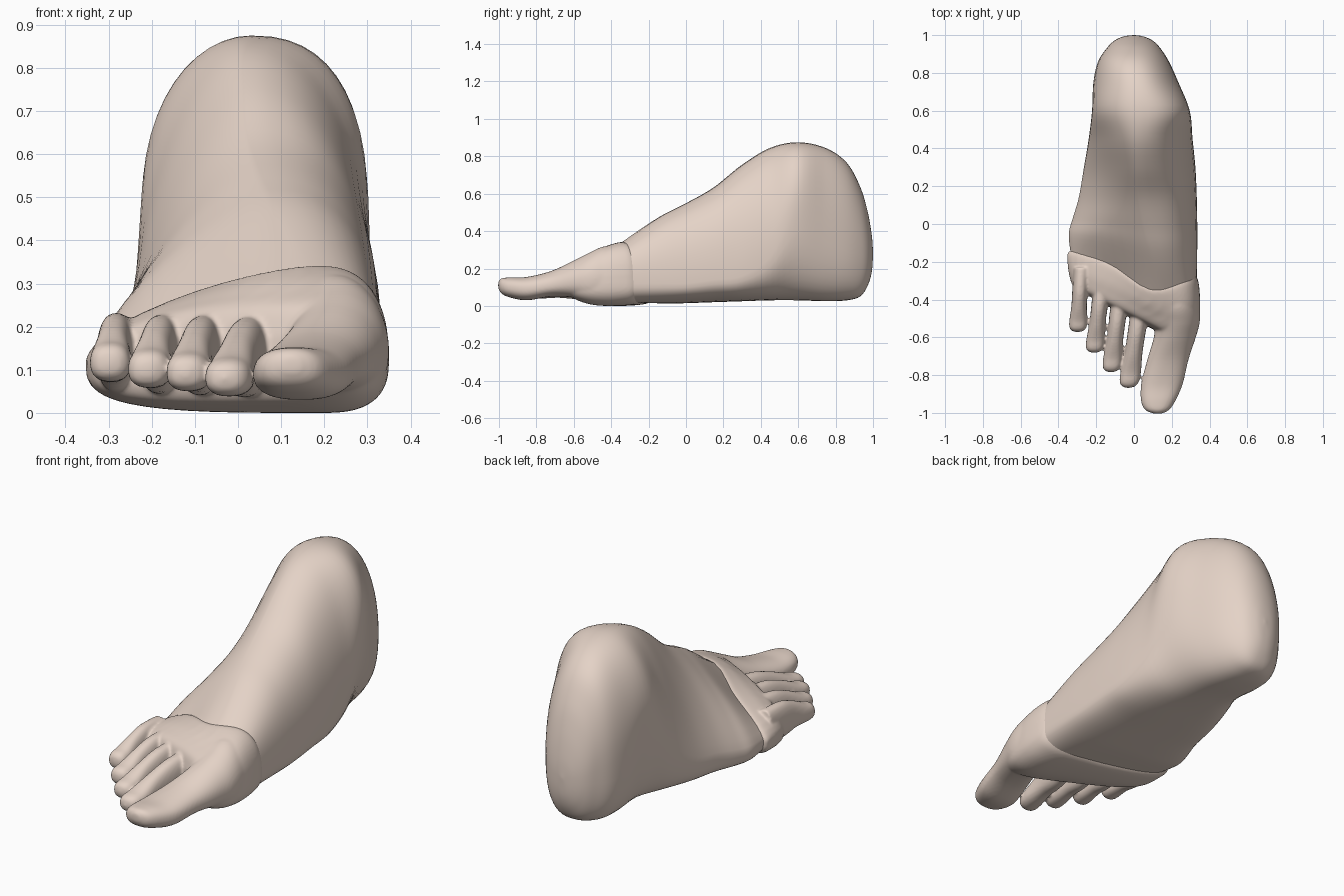
import bpy, bmesh, math

SEGS, STEPS = 48, 5


def power(v, n):
    return math.copysign(abs(v) ** (2 / n), v)


def ring(xl, xr, zb, zm, zt, xt, nl, nr):
    """Egg-like section: left/right extents, bottom, widest height, top, crest x, roundness."""
    wide = min(1, max(0, (xr - xl - 0.2) / 0.2))
    pts = []
    for i in range(SEGS):
        a = 2 * math.pi * i / SEGS
        c, s = math.cos(a), math.sin(a)
        if s < 0:  # sole: squarer on the outer (left) edge
            n = 2.4 + wide * (0.2 if c >= 0 else 1.1)
        else:
            n = nr if c >= 0 else nl
        w = xr - xt if c >= 0 else xt - xl
        h = zt - zm if s >= 0 else zm - zb
        pts.append((xt + w * power(c, n), zm + h * power(s, n)))
    return pts


def smooth_rows(rows):
    """Catmull-Rom interpolation between section rows."""
    out = []
    for i in range(len(rows) - 1):
        p0, p1 = rows[max(i - 1, 0)], rows[i]
        p2, p3 = rows[i + 1], rows[min(i + 2, len(rows) - 1)]
        for k in range(STEPS):
            t = k / STEPS
            out.append([0.5 * (2 * b + (c - a) * t + (2 * a - 5 * b + 4 * c - d) * t * t
                               + (3 * b - a - 3 * c + d) * t ** 3)
                        for a, b, c, d in zip(p0, p1, p2, p3)])
    out.append(list(rows[-1]))
    return out


def loft(bm, rows, place):
    rings = [[bm.verts.new((x, place(r[0], x, z), z)) for x, z in ring(*r[1:])]
             for r in smooth_rows(rows)]
    for a, b in zip(rings, rings[1:]):
        for i in range(SEGS):
            j = (i + 1) % SEGS
            bm.faces.new((a[i], a[j], b[j], b[i]))
    bm.faces.new(rings[0])
    bm.faces.new(rings[-1])


skin = bpy.data.materials.new("skin")
skin.diffuse_color = (0.78, 0.65, 0.57, 1)


def finish(bm, name):
    bmesh.ops.recalc_face_normals(bm, faces=bm.faces)
    me = bpy.data.meshes.new(name)
    bm.to_mesh(me)
    bm.free()
    me.materials.append(skin)
    ob = bpy.data.objects.new(name, me)
    bpy.context.collection.objects.link(ob)
    bpy.context.view_layer.objects.active = ob
    ob.select_set(True)
    bpy.ops.object.shade_smooth_by_angle(angle=math.radians(50))
    ob.select_set(False)
    return ob


def seam(x, z):
    """Curved seam line where the forefoot meets the instep."""
    return -0.23 - 0.22 * x - 0.1 * min(1, z / 0.3) * math.exp(-((x - 0.09) / 0.16) ** 2)


def rear_place(y, x, z):
    w = min(1, max(0, (0.15 - y) / 0.45)) ** 1.5
    return y + w * (seam(x, z) + 0.3)


def fore_place(t, x, z):
    return (1 - t) * seam(x, z) + t * (-0.48 - 0.5 * x)


def plain(y, x, z):
    return y


# heel, ankle and instep
bm = bmesh.new()
loft(bm, [
    (-0.30, -.335, .332, .018, .12, .338, .17, 1.5, 2.6),
    (-0.12, -.345, .335, .013, .12, .475, .10, 1.4, 2.5),
    (0.00, -.325, .335, .015, .12, .545, .06, 1.35, 2.5),
    (0.15, -.29, .332, .02, .14, .635, .03, 1.3, 2.4),
    (0.30, -.265, .325, .025, .16, .755, .02, 1.4, 2.2),
    (0.45, -.24, .31, .03, .26, .845, .02, 1.7, 2.2),
    (0.60, -.222, .295, .03, .50, .875, .03, 2.0, 2.4),
    (0.75, -.215, .235, .025, .42, .843, .02, 2.1, 2.2),
    (0.86, -.19, .185, .03, .36, .765, 0, 2.2, 2.2),
    (0.93, -.145, .14, .05, .33, .64, 0, 2.1, 2.1),
    (0.97, -.105, .10, .105, .30, .51, 0, 2, 2),
    (0.993, -.055, .05, .18, .29, .38, 0, 2, 2),
    (1.00, -.004, .004, .276, .28, .284, 0, 2, 2)], rear_place)
finish(bm, "heel_and_instep")

# ball of the foot
bm = bmesh.new()
loft(bm, [
    (-0.12, -.33, .325, .03, .12, .325, .17, 1.5, 2.6),
    (0.02, -.352, .343, .008, .12, .342, .18, 1.5, 2.6),
    (0.35, -.352, .35, .0, .12, .322, .20, 1.7, 2.5),
    (0.70, -.345, .335, .004, .11, .285, .17, 2.0, 2.5),
    (1.00, -.33, .29, .025, .10, .245, .10, 2.2, 2.4),
    (1.10, -.30, .25, .055, .10, .19, .08, 2.2, 2)], fore_place)

# big toe
loft(bm, [
    (-0.34, .09, .335, .03, .15, .325, .22, 2, 2),
    (-0.44, .10, .348, .02, .15, .318, .225, 2, 2),
    (-0.52, .11, .348, .022, .145, .283, .23, 2, 2),
    (-0.60, .105, .327, .045, .135, .243, .216, 2, 2),
    (-0.72, .07, .288, .05, .11, .187, .18, 2.2, 2.2),
    (-0.85, .038, .257, .03, .09, .155, .148, 2.4, 2.4),
    (-0.94, .038, .217, .045, .095, .152, .13, 2.4, 2.4),
    (-0.985, .06, .185, .065, .105, .148, .125, 2.2, 2.2),
    (-1.004, .105, .145, .095, .11, .13, .125, 2, 2)], plain)

# four small toes: base x, base y, tip x, tip y, tip height, half width
for bx, by, tx, ty, tz, r in [(.04, -.40, -.03, -.868, .08, .054),
                              (-.07, -.36, -.122, -.785, .092, .050),
                              (-.168, -.30, -.211, -.682, .10, .049),
                              (-.278, -.23, -.299, -.572, .115, .047)]:
    rows = []
    for u, wx, bottom, top in [(0, .9, .09, .09), (.35, .88, .08, .1), (.6, .87, .055, .082),
                               (.82, 1, .045, .054), (.93, .94, .04, .044),
                               (.98, .65, .028, .03), (1, .15, .008, .008)]:
        x, y = bx + (tx - bx) * u, by + (ty - by) * u
        z = .14 + (tz - .14) * min(1, u * 1.15)
        rows.append((y, x - r * wx, x + r * wx, z - bottom, z, z + top, x, 2.5, 2.5))
    loft(bm, rows, plain)
forefoot = finish(bm, "forefoot_and_toes")

# fuse toes into the ball and soften the joins
rm = forefoot.modifiers.new("fuse", 'REMESH')
rm.mode = 'VOXEL'
rm.voxel_size = 0.007
rm.use_smooth_shade = True
sm = forefoot.modifiers.new("soften", 'SMOOTH')
sm.factor = 0.5
sm.iterations = 8
